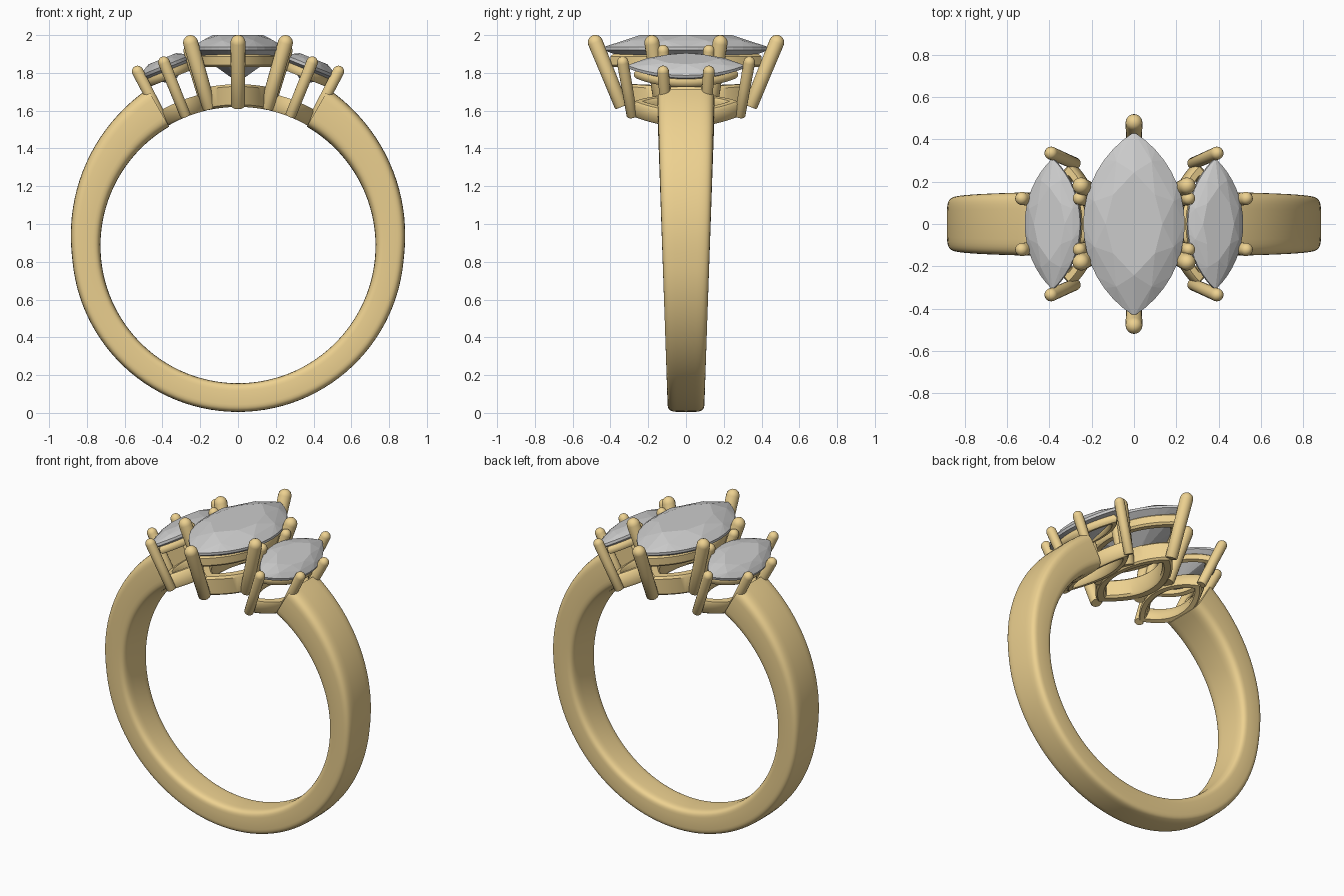
import bpy, bmesh, math
from mathutils import Matrix, Vector

if "Cube" in bpy.data.objects:
    bpy.data.objects.remove(bpy.data.objects["Cube"])

CZ = 0.885      # height of the ring centre
INNER = 0.728   # finger hole radius
gold = bpy.data.materials.new("gold")
gold.diffuse_color = (0.85, 0.64, 0.28, 1)
gold.use_nodes = True
gold.node_tree.nodes["Principled BSDF"].inputs["Base Color"].default_value = gold.diffuse_color


def finish(name, bm, frame=Matrix(), metal=True):
    bm.transform(frame)
    bmesh.ops.recalc_face_normals(bm, faces=bm.faces[:])
    me = bpy.data.meshes.new(name)
    bm.to_mesh(me)
    bm.free()
    ob = bpy.data.objects.new(name, me)
    bpy.context.collection.objects.link(ob)
    if metal:
        me.materials.append(gold)
        bpy.context.view_layer.objects.active = ob
        ob.select_set(True)
        bpy.ops.object.shade_smooth_by_angle(angle=math.radians(40))
        ob.select_set(False)
    return ob


def skin(bm, rings, closed=False):
    """Join a row of closed point loops into a tube."""
    loops = [[bm.verts.new(p) for p in r] for r in rings]
    pairs = list(zip(loops, loops[1:])) + ([(loops[-1], loops[0])] if closed else [])
    for a, b in pairs:
        n = len(a)
        for i in range(n):
            bm.faces.new((a[i], a[(i + 1) % n], b[(i + 1) % n], b[i]))
    if not closed:
        bm.faces.new(loops[0])
        bm.faces.new(loops[-1])


def marquise(L, W, n):
    """Pointed oval from two arcs, n points per side."""
    R = (L * L + W * W) / (2 * W)
    half = math.asin(L / R)
    pts = []
    for side in (1, -1):
        for i in range(n):
            a = side * (-half + 2 * half * i / n)
            pts.append((side * (R * math.cos(a) - R + W), R * math.sin(a)))
    return pts


def shank():
    bm = bmesh.new()
    rings = []
    steps, n = 96, 40
    for i in range(steps + 1):
        phi = math.radians(30 + 300 * i / steps)
        up = max(0, (math.radians(95) - min(phi, 2 * math.pi - phi)) / math.radians(65))
        outer = 0.88 + 0.078 * up ** 1.2
        half = 0.095 + 0.057 * min(1, (CZ + 0.8 * math.cos(phi)) / 1.6)
        mid, th = (outer + INNER) / 2, (outer - INNER) / 2
        ring = []
        for k in range(n):
            t = 2 * math.pi * k / n
            c, s = math.cos(t), math.sin(t)
            y = half * math.copysign(abs(c) ** 0.4, c)
            r = mid + th * math.copysign(abs(s) ** 0.4, s)
            ring.append((r * math.sin(phi), y, CZ + r * math.cos(phi)))
        rings.append(ring)
    skin(bm, rings)
    finish("shank", bm)


def rail(name, frame, L, W, wall, r0, r1, bend):
    """Hollow marquise band; bend wraps it round the finger hole."""
    bm = bmesh.new()
    big, small = marquise(L, W, 24), marquise(L - wall * 1.5, W - wall, 24)
    b = 0.012
    rings = []
    # rounded-off rectangular section, f = 0 outer wall, 1 inner wall
    for f, r in ((0, r0 + b), (.2, r0), (.8, r0), (1, r0 + b),
                 (1, r1 - b), (.8, r1), (.2, r1), (0, r1 - b)):
        ring = []
        for p, q in zip(big, small):
            x, y = p[0] + (q[0] - p[0]) * f, p[1] + (q[1] - p[1]) * f
            ring.append((x, y, math.sqrt(r * r - x * x) if bend else r))
        rings.append(ring)
    skin(bm, rings, closed=True)
    finish(name, bm, frame)


def prong(name, frame, base, tip, rad):
    """Round post with a domed tip."""
    base, tip = Vector(base), Vector(tip)
    d = tip - base
    h = d.length
    prof = [(rad * .8, 0), (rad * .92, rad * .2), (rad * .95, h * .5)]
    prof += [(rad * math.cos(a), h - rad + rad * math.sin(a))
             for a in (math.radians(x) for x in (0, 20, 40, 60, 75, 86))]
    bm = bmesh.new()
    skin(bm, [[(r * math.cos(2 * math.pi * k / 16), r * math.sin(2 * math.pi * k / 16), z)
               for k in range(16)] for r, z in prof])
    turn = d.to_track_quat('Z', 'Y').to_matrix().to_4x4()
    finish(name, bm, frame @ Matrix.Translation(base) @ turn)


def stone(name, frame, L, W, girdle, top, bottom):
    """Faceted marquise gem, hull of a few levels of points."""
    bm = bmesh.new()
    h, d = top - girdle, girdle - bottom
    levels = ((1, girdle, 8, 0), (1, girdle - .016, 8, 0),
              (.84, girdle + h * .55, 4, 1), (.56, top, 4, 0),
              (.62, girdle - d * .5, 4, 1), (.06, bottom, 4, 0))
    for s, z, n, shift in levels:
        pts = marquise(L * s, W * s, n * 2)
        if n == 4:
            pts = pts[shift::2]
        for x, y in pts:
            bm.verts.new((x, y, z))
    res = bmesh.ops.convex_hull(bm, input=bm.verts[:])
    junk = {g for g in res["geom_interior"] + res["geom_unused"] if isinstance(g, bmesh.types.BMVert)}
    bmesh.ops.delete(bm, geom=list(junk), context='VERTS')
    bmesh.ops.dissolve_limit(bm, angle_limit=.01, verts=bm.verts[:], edges=bm.edges[:])
    finish(name, bm, frame, metal=False)


def setting(name, angle, stone_dims, low, high, end, side, rad):
    frame = Matrix.Translation((0, 0, CZ)) @ Matrix.Rotation(math.radians(angle), 4, 'Y')
    stone(name + "_stone", frame, *stone_dims)
    rail(name + "_lower_rail", frame, *low, True)
    rail(name + "_upper_rail", frame, *high, False)
    for sy in (1, -1):
        flip = frame @ Matrix.Diagonal((1, sy, 1, 1))
        prong(name + "_end_prong", flip, *end, rad)
        for sx in (1, -1):
            prong(name + "_side_prong", flip,
                  (sx * side[0][0], *side[0][1:]), (sx * side[1][0], *side[1][1:]), rad)


shank()
# centre setting
setting("centre", 0, (.435, .24, 1.052, 1.115, .875),
        (.335, .17, .055, .735, .855), (.40, .205, .05, .945, 1.015),
        ((0, .34, .735), (0, .495, 1.113)),
        ((.15, .13, .725), (.262, .186, 1.113)), .04)
# two smaller settings leaning outwards
for name, a in (("right", 22), ("left", -22)):
    setting(name, a, (.31, .141, 1.03, 1.068, .93),
            (.285, .125, .045, .735, .825), (.275, .128, .04, .955, 1.0),
            ((0, .285, .738), (0, .34, 1.078)),
            ((.118, .10, .735), (.15, .123, 1.085)), .031)
